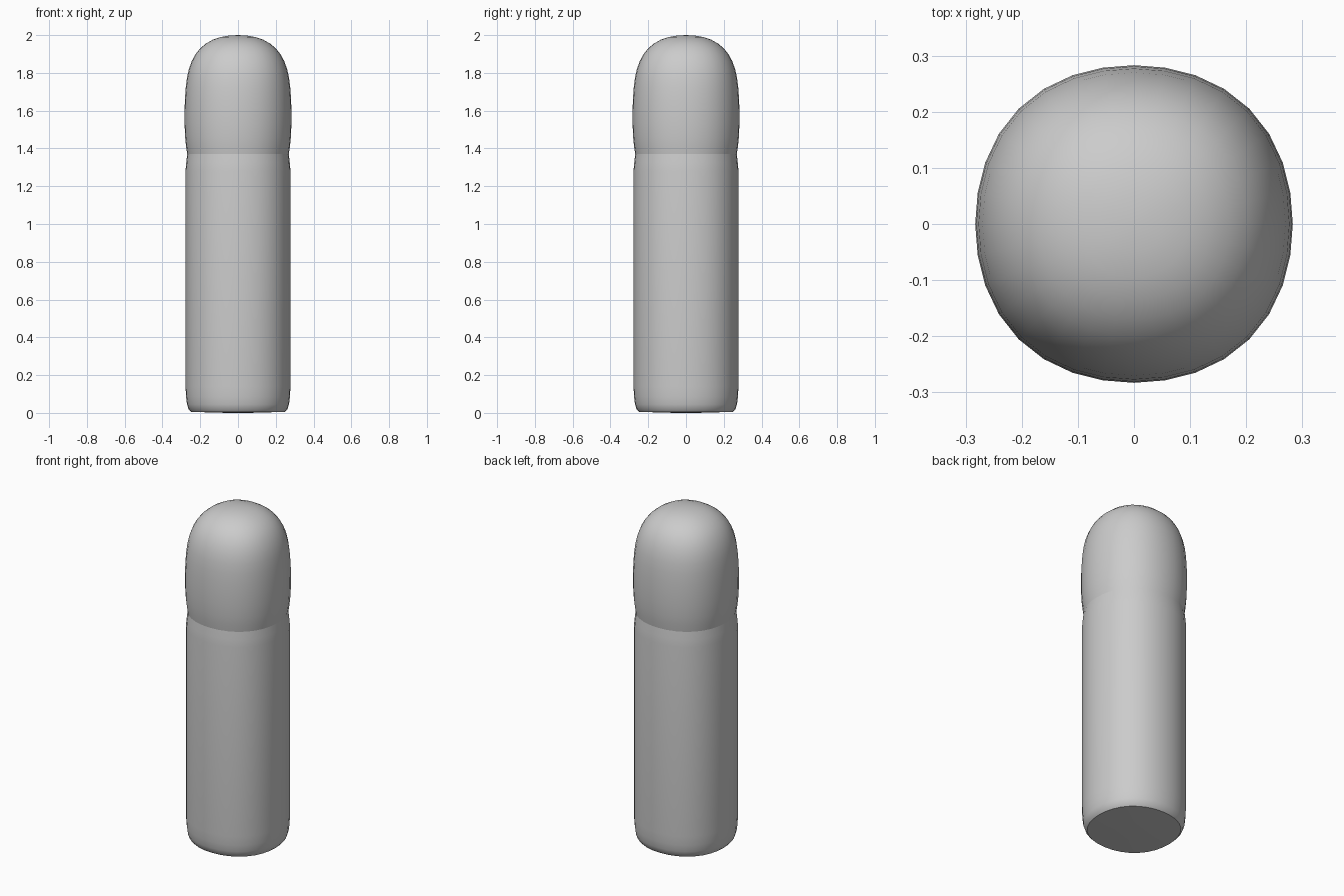
import bpy, bmesh, math

if "Cube" in bpy.data.objects:
    bpy.data.objects.remove(bpy.data.objects["Cube"])

SIDES = 32


def lathe(name, profile, angle):
    """Stack slightly squared rings from a (radius, height) profile; radius 0 makes a pole."""
    bm = bmesh.new()
    rings = []
    for r, z in profile:
        if r == 0:
            rings.append([bm.verts.new((0, 0, z))] * SIDES)
            continue
        ring = []
        for i in range(SIDES):
            t = 2 * math.pi * i / SIDES
            s = r * (1 + 0.0135 * (1 - math.cos(4 * t)))
            ring.append(bm.verts.new((s * math.cos(t), s * math.sin(t), z)))
        rings.append(ring)
    for a, b in zip(rings, rings[1:]):
        for i in range(SIDES):
            j = (i + 1) % SIDES
            bm.faces.new(list(dict.fromkeys((a[i], a[j], b[j], b[i]))))
    bmesh.ops.recalc_face_normals(bm, faces=bm.faces)
    me = bpy.data.meshes.new(name)
    bm.to_mesh(me)
    bm.free()
    ob = bpy.data.objects.new(name, me)
    bpy.context.collection.objects.link(ob)
    bpy.ops.object.select_all(action='DESELECT')
    ob.select_set(True)
    bpy.context.view_layer.objects.active = ob
    bpy.ops.object.shade_smooth_by_angle(angle=math.radians(angle))
    return ob


# Straight barrel with a softened foot, tapering slightly at the neck
body = lathe("body", [(0, 0), (0.11, 0.001), (0.25, 0.006), (0.262, 0.02), (0.27, 0.045),
                      (0.275, 0.085), (0.278, 0.14), (0.278, 1.28),
                      (0.274, 1.325), (0.269, 1.37)], 40)

# Rounded cap: gently bulging side closing into a flattened dome
cap = lathe("cap", [(0.269, 1.37), (0.275, 1.41), (0.280, 1.46), (0.283, 1.53),
                    (0.283, 1.60), (0.281, 1.66), (0.277, 1.72), (0.270, 1.775),
                    (0.260, 1.82), (0.245, 1.862), (0.225, 1.899), (0.200, 1.930),
                    (0.170, 1.955), (0.135, 1.975), (0.095, 1.989),
                    (0.050, 1.997), (0, 2.0)], 60)
